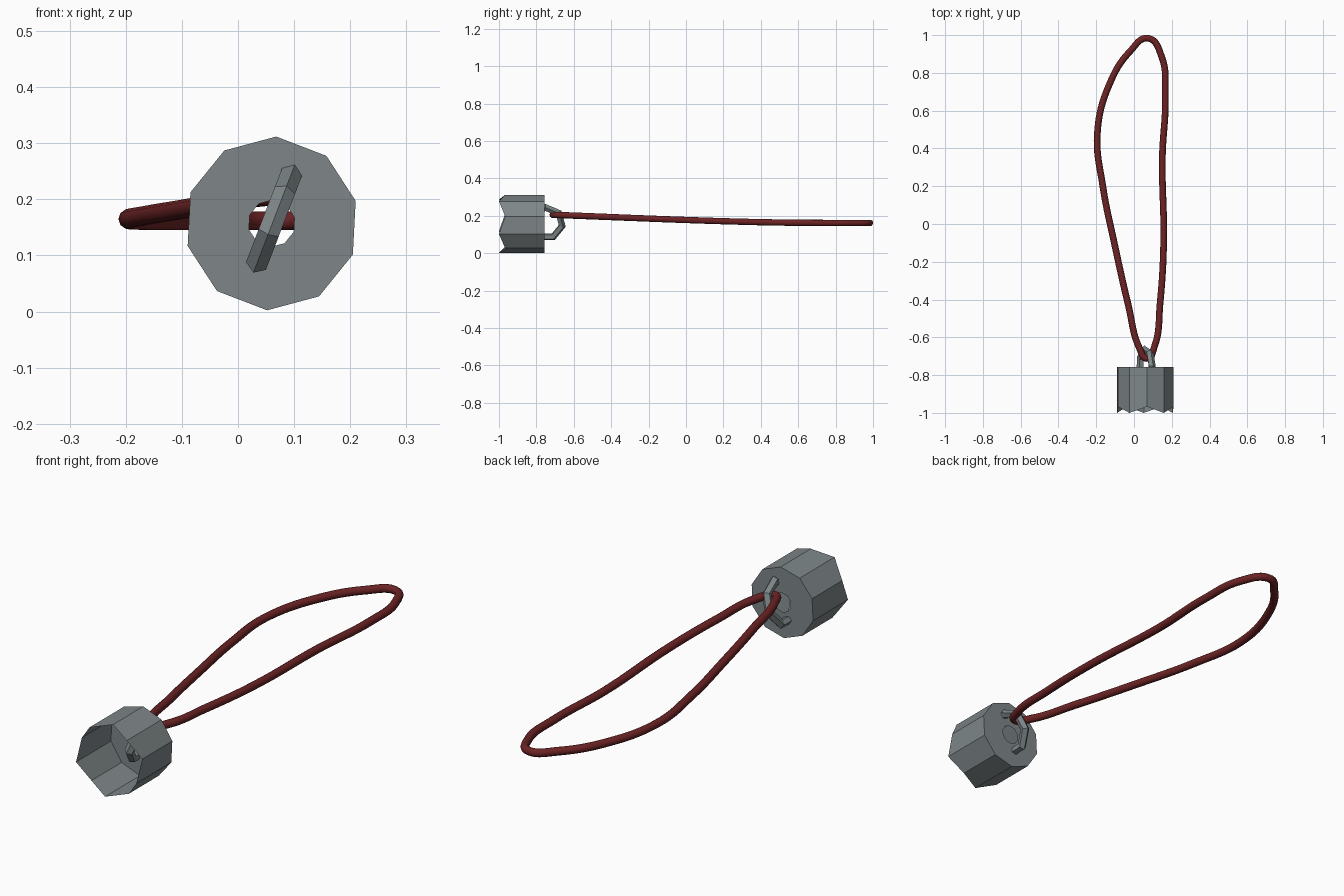
import bpy, bmesh, math
from mathutils import Matrix, Vector

if "Cube" in bpy.data.objects:
    bpy.data.objects.remove(bpy.data.objects["Cube"])


def material(name, rgb):
    m = bpy.data.materials.new(name)
    m.diffuse_color = (*rgb, 1)
    m.use_nodes = True
    m.node_tree.nodes["Principled BSDF"].inputs["Base Color"].default_value = m.diffuse_color
    return m


grey = material("steel grey", (0.21, 0.24, 0.25))
red = material("dark red", (0.15, 0.017, 0.018))

# Cup: ten-sided open shell with zigzag front rim and a holed back plate
CX, CZ = 0.06, 0.157
bm = bmesh.new()


def loop(radius, y_of):
    verts = []
    for i in range(10):
        a = math.radians(87 - 36 * i)
        verts.append(bm.verts.new((CX + radius * math.cos(a), y_of(i),
                                   CZ + radius * math.sin(a))))
    return verts


rim = loop(0.155, lambda i: -1.0 if i % 2 else -0.967)
back = loop(0.155, lambda i: -0.757)
hole = loop(0.042, lambda i: -0.757)
for a, b in ((rim, back), (back, hole)):
    for i in range(10):
        j = (i + 1) % 10
        bm.faces.new((a[i], a[j], b[j], b[i]))
bmesh.ops.recalc_face_normals(bm, faces=bm.faces)
# the shell is open, so make sure the outside faces outward
bm.normal_update()
wall = bm.faces[:][0]
out = wall.calc_center_median() - Vector((CX, -0.87, CZ))
out.y = 0
if wall.normal.dot(out) < 0:
    bmesh.ops.reverse_faces(bm, faces=bm.faces)
mesh = bpy.data.meshes.new("cup")
bm.to_mesh(mesh)
bm.free()
mesh.materials.append(grey)
bpy.context.collection.objects.link(bpy.data.objects.new("cup", mesh))

# Ring: seven-sided link passing through the back plate, leaning sideways
bpy.ops.mesh.primitive_torus_add(major_segments=7, minor_segments=5,
                                 major_radius=0.089, minor_radius=0.02)
ring = bpy.context.object
ring.name = "ring"
lean = math.radians(69)
u = Vector((0, 1, 0))
v = Vector((math.cos(lean), 0, math.sin(lean)))
w = u.cross(v)
frame = Matrix((u, v, w)).transposed().to_4x4()
ring.matrix_world = (Matrix.Translation((0.063, -0.75, 0.162)) @ frame
                     @ Matrix.Rotation(math.radians(-63), 4, 'Z'))
ring.data.materials.append(grey)
bpy.ops.object.shade_flat()

# Cord: closed loop threaded through the ring
path = [(0.068, -0.712, 0.205), (0.108, -0.65, 0.203), (0.138, -0.42, 0.194),
        (0.157, -0.1, 0.181), (0.15, 0.35, 0.167), (0.166, 0.68, 0.162),
        (0.145, 0.89, 0.162), (0.075, 0.983, 0.162), (-0.02, 0.915, 0.162),
        (-0.13, 0.74, 0.162), (-0.194, 0.48, 0.164), (-0.165, 0.2, 0.171),
        (-0.1, -0.12, 0.182), (-0.03, -0.43, 0.194), (0.03, -0.66, 0.203)]
curve = bpy.data.curves.new("cord", 'CURVE')
curve.dimensions = '3D'
curve.bevel_depth = 0.0175
curve.bevel_resolution = 3
curve.resolution_u = 8
spline = curve.splines.new('BEZIER')
spline.bezier_points.add(len(path) - 1)
for point, co in zip(spline.bezier_points, path):
    point.co = co
    point.handle_left_type = point.handle_right_type = 'AUTO'
spline.use_cyclic_u = True
spline.use_smooth = True
curve.materials.append(red)
bpy.context.collection.objects.link(bpy.data.objects.new("cord", curve))
